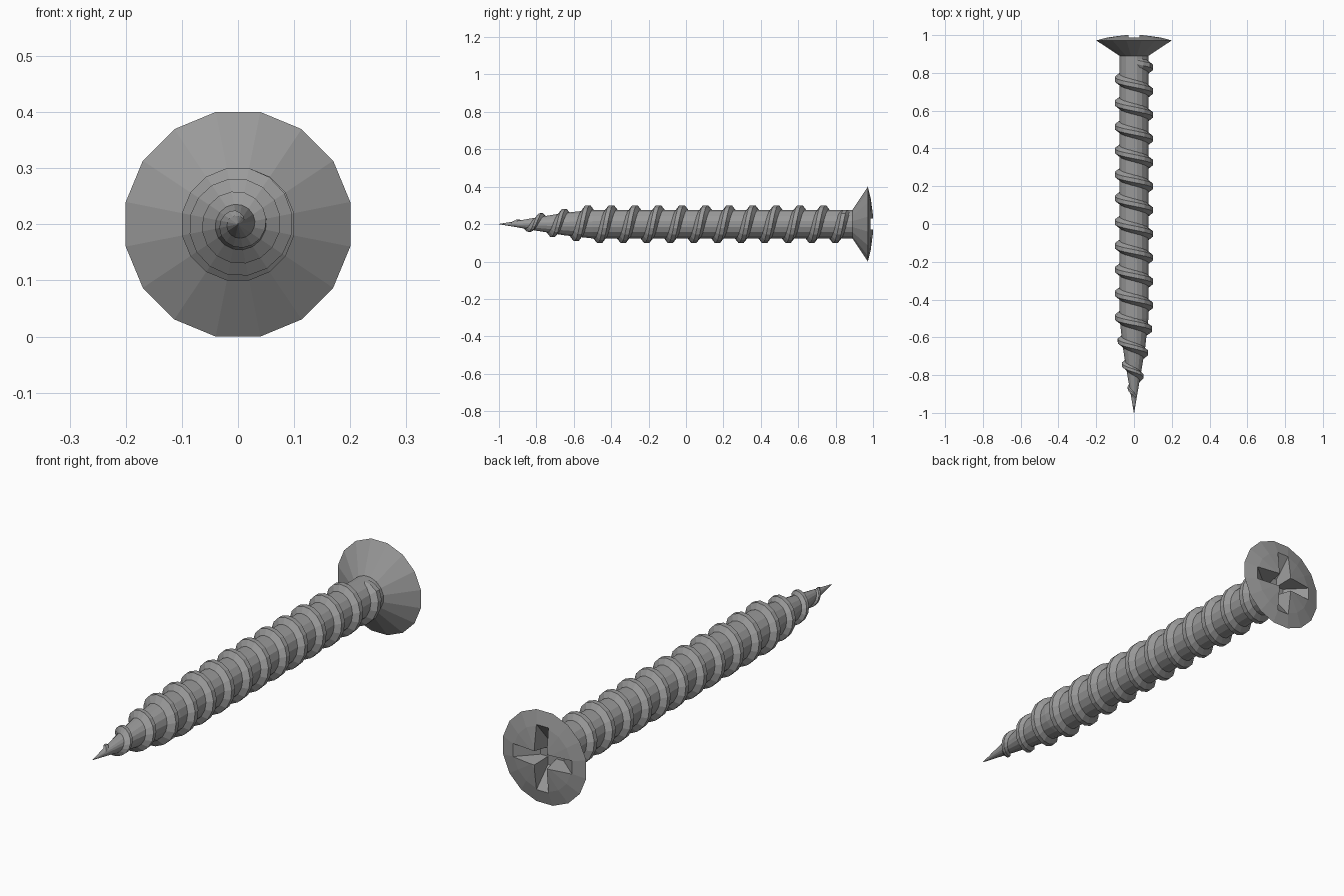
import bpy
import bmesh
from math import sin, cos, pi
from mathutils import Vector

cube = bpy.data.objects.get("Cube")
if cube:
    bpy.data.objects.remove(cube, do_unlink=True)

SIDES = 16
STEP = 2 * pi / SIDES
AXIS_Z = 0.2
PITCH = 0.126

steel = bpy.data.materials.new("grey_steel")
steel.use_nodes = True
GREY = (0.32, 0.32, 0.32, 1)
steel.diffuse_color = GREY
steel.node_tree.nodes["Principled BSDF"].inputs["Base Color"].default_value = GREY


def polar(radius, angle, y):
    """Point around the screw axis; angle runs from the top towards +x."""
    return Vector((radius * sin(angle), y, AXIS_Z + radius * cos(angle)))


def finish(bm, name):
    bmesh.ops.recalc_face_normals(bm, faces=bm.faces)
    mesh = bpy.data.meshes.new(name)
    bm.to_mesh(mesh)
    bm.free()
    mesh.materials.append(steel)
    obj = bpy.data.objects.new(name, mesh)
    bpy.context.collection.objects.link(obj)
    return obj


def loft(bm, rings):
    """Skin closed rings of points and cap both ends."""
    rows = [[bm.verts.new(p) for p in ring] for ring in rings]
    for a, b in zip(rows, rows[1:]):
        for i in range(len(a)):
            j = (i + 1) % len(a)
            bm.faces.new((a[i], a[j], b[j], b[i]))
    bm.faces.new(rows[0])
    bm.faces.new(rows[-1])


def lathe(name, profile):
    bm = bmesh.new()
    loft(bm, [[polar(r, (i + 0.5) * STEP, y) for i in range(SIDES)]
              for y, r in profile])
    bmesh.ops.remove_doubles(bm, verts=bm.verts, dist=0.0002)
    return finish(bm, name)


def lookup(table, y):
    """Linear interpolation in a list of (y, radius)."""
    for (y0, r0), (y1, r1) in zip(table, table[1:]):
        if y <= y1:
            return r0 + (r1 - r0) * max(0, y - y0) / (y1 - y0)
    return table[-1][1]


# Shank with a tapered point
CORE = [(-1, 0.001), (-0.9, 0.018), (-0.8, 0.036), (-0.65, 0.061),
        (-0.5, 0.078), (0.92, 0.078)]
lathe("shank", CORE)

# Helical thread, fading out at both ends
CREST = [(-0.95, 0.009), (-0.9, 0.025), (-0.78, 0.058), (-0.65, 0.082),
         (-0.53, 0.102), (0.9, 0.102)]
bm = bmesh.new()
sections = []
first = -SIDES
count = int(14.2 * SIDES)
for k in range(count):
    angle = (first + k + 0.5) * STEP
    y = 0.735 - PITCH * angle / (2 * pi)
    core = lookup(CORE, y)
    fade = min(1, k / 2, (count - 1 - k) / 3)
    outer = core + (lookup(CREST, y) - core) * fade
    inner = core * 0.85
    size = min(1, 0.4 + 0.6 * core / 0.078)
    base, tip = 0.038 * size, 0.011 * size
    sections.append([polar(inner, angle, y - base), polar(outer, angle, y - tip),
                     polar(outer, angle, y + tip), polar(inner, angle, y + base)])
loft(bm, sections)
finish(bm, "thread")

# Countersunk head with a shallow dome
head = lathe("head", [(0.89, 0.078), (0.972, 0.204), (0.988, 0.14),
                      (1.0, 0.055), (1.0, 0.0001)])


# Cross recess: two tapered blades cut from the head
def blade(name, across):
    bm = bmesh.new()
    bmesh.ops.create_cube(bm, size=2)
    for v in bm.verts:
        top = v.co.y > 0
        length, width = (0.165, 0.031) if top else (0.03, 0.018)
        sx, sz = (length, width) if across else (width, length)
        v.co = (v.co.x * sx, 1.005 if top else 0.9, AXIS_Z + v.co.z * sz)
    cutter = finish(bm, name)
    cutter.hide_render = True
    mod = head.modifiers.new(name, "BOOLEAN")
    mod.operation = "DIFFERENCE"
    mod.solver = "EXACT"
    mod.object = cutter
    return cutter


cutters = [blade("recess_cutter_across", True), blade("recess_cutter_upright", False)]
bpy.context.view_layer.update()
graph = bpy.context.evaluated_depsgraph_get()
cut_mesh = bpy.data.meshes.new_from_object(head.evaluated_get(graph))
head.modifiers.clear()
head.data = cut_mesh
for cutter in cutters:
    bpy.data.objects.remove(cutter, do_unlink=True)
